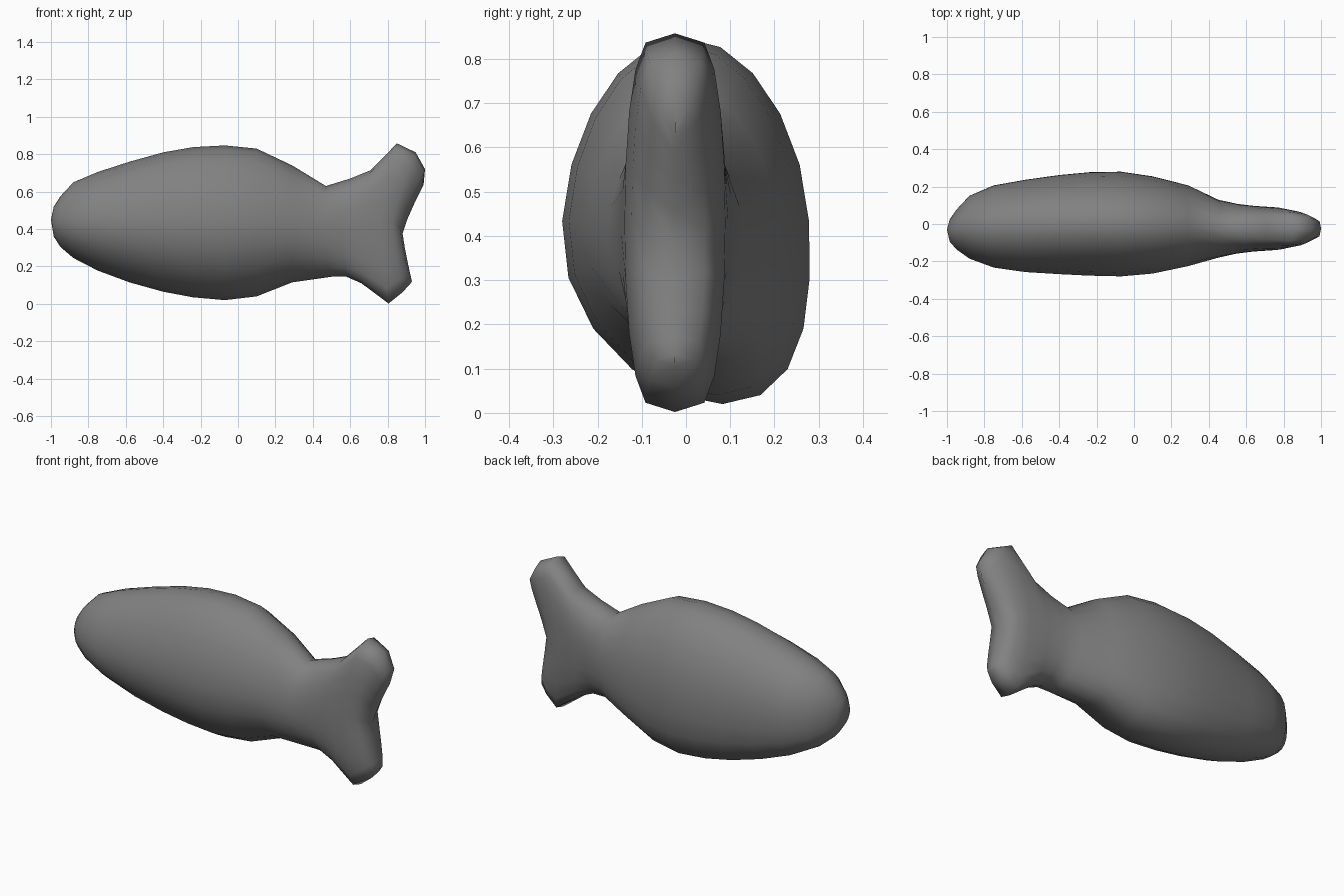
import bpy, bmesh, math

if "Cube" in bpy.data.objects:
    bpy.data.objects.remove(bpy.data.objects["Cube"])

SIDES = 20

# Body rings: x, z low, z high, y low, y high
body = [
    (-1.00, .45, .45, -.03, -.03),
    (-.985, .36, .52, -.095, .025),
    (-.95, .305, .575, -.135, .075),
    (-.88, .245, .65, -.185, .15),
    (-.75, .178, .705, -.233, .205),
    (-.58, .115, .76, -.257, .235),
    (-.40, .065, .81, -.268, .26),
    (-.24, .035, .838, -.276, .275),
    (-.07, .02, .847, -.28, .278),
    (.10, .04, .83, -.265, .253),
    (.29, .115, .74, -.225, .205),
]
# Tail rings: lower tip x, z; middle x; upper tip x, z; half thickness
tail = [
    (.50, .145, .45, .47, .63, .155),
    (.58, .145, .55, .60, .67, .133),
    (.66, .11, .64, .71, .715, .122),
    (.805, .002, .76, .85, .858, .114),
    (.875, .058, .825, .95, .81, .098),
    (.92, .105, .865, 1.0, .72, .068),
    (.93, .12, .88, .992, .635, 0),
]


def ring(bm, low, mid_x, high, y0, w, power, bend, taper, lean):
    """Cross-section bowed through a lower, middle and upper point."""
    verts = []
    for i in range(SIDES):
        a = 2 * math.pi * i / SIDES
        c, s = math.cos(a), math.sin(a)
        c = math.copysign(abs(c) ** power, c) if abs(c) > 1e-6 else 0
        half = (high[0] - low[0]) / 2
        bow = (high[0] + low[0]) / 2 - mid_x
        x = mid_x + half * s * abs(s) ** (bend - 1) + bow * abs(s) ** bend
        z = (low[1] + high[1]) / 2 + (high[1] - low[1]) / 2 * s
        y = y0 + w * c * (1 - taper * s) + lean * max(0, -s) ** 2
        verts.append(bm.verts.new((x, y, z)))
    return verts


bm = bmesh.new()
rings = []
for x, z0, z1, ya, yb in body:
    w = (yb - ya) / 2
    rings.append(ring(bm, (x, z0), x, (x, z1), (ya + yb) / 2, w, 1, 1, .09, .3 * w))
for k, (lx, lz, mx, ux, uz, w) in enumerate(tail):
    power = 1 - .18 * min(k, 3)
    rings.append(ring(bm, (lx, lz), mx, (ux, uz), -.025, w, power, 1.2, 0, 0))
for a, b in zip(rings, rings[1:]):
    for i in range(SIDES):
        j = (i + 1) % SIDES
        bm.faces.new((a[i], a[j], b[j], b[i]))

# Close the nose and the trailing edge of the tail
bmesh.ops.remove_doubles(bm, verts=bm.verts, dist=.0005)
bmesh.ops.recalc_face_normals(bm, faces=bm.faces)
for f in bm.faces:
    f.smooth = True
mesh = bpy.data.meshes.new("fish_body")
bm.to_mesh(mesh)
bm.free()
grey = bpy.data.materials.new("dark_grey")
grey.diffuse_color = (.22, .22, .22, 1)
grey.use_nodes = True
grey.node_tree.nodes["Principled BSDF"].inputs["Base Color"].default_value = grey.diffuse_color
mesh.materials.append(grey)
fish = bpy.data.objects.new("fish_body", mesh)
bpy.context.collection.objects.link(fish)
